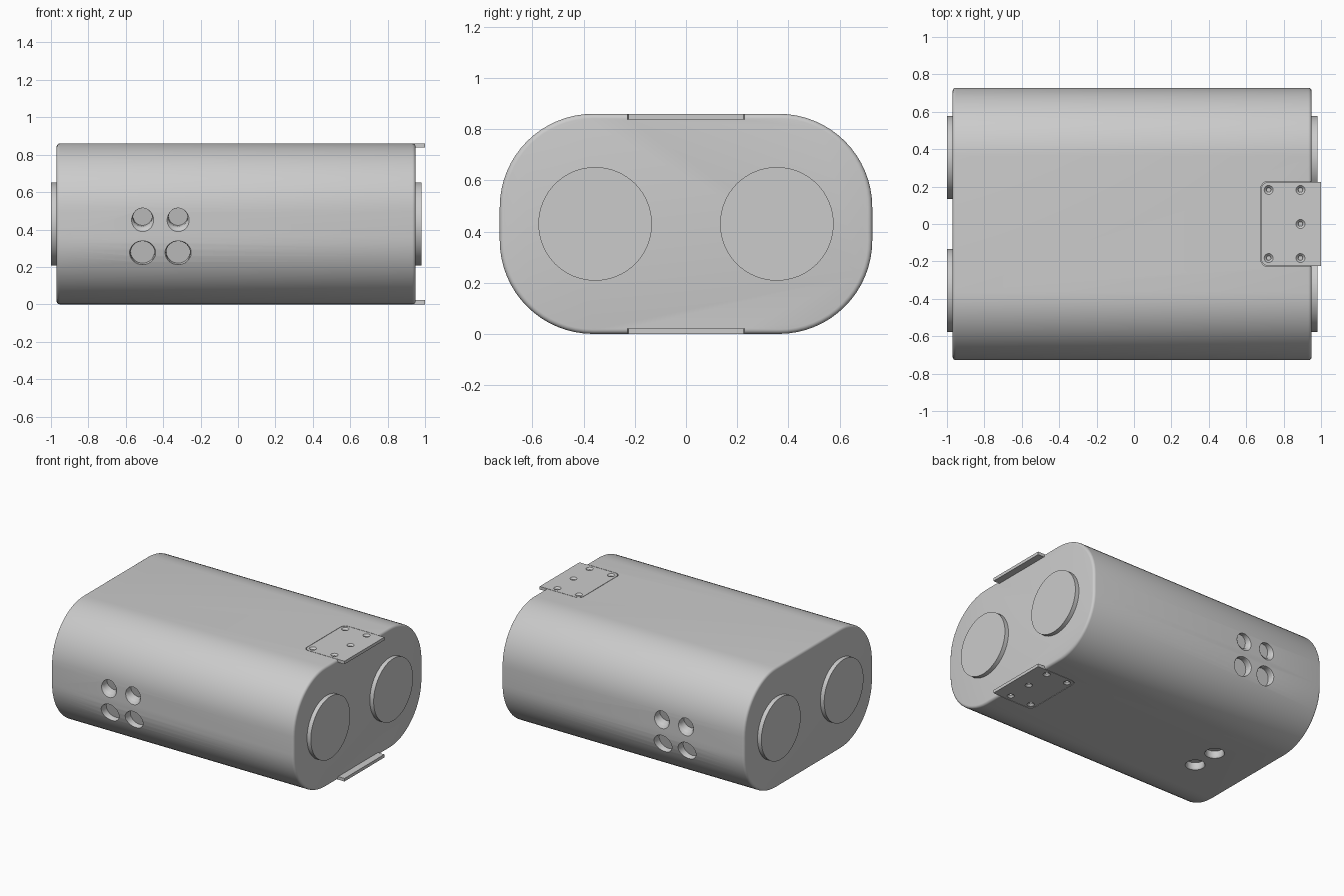
import bpy, bmesh, math
from mathutils import Vector, Matrix

if "Cube" in bpy.data.objects:
    bpy.data.objects.remove(bpy.data.objects["Cube"])

HW, H, R = 0.728, 0.86, 0.365      # half width, height, corner radius
X0, X1 = -0.97, 0.95


def make(name, bm):
    bmesh.ops.recalc_face_normals(bm, faces=bm.faces)
    me = bpy.data.meshes.new(name)
    bm.to_mesh(me)
    bm.free()
    ob = bpy.data.objects.new(name, me)
    bpy.context.collection.objects.link(ob)
    return ob


def prism(bm, pts, shift):
    """Extrude a closed outline of 3D points."""
    f = bm.faces.new([bm.verts.new(p) for p in pts])
    ext = bmesh.ops.extrude_face_region(bm, geom=[f])
    bmesh.ops.translate(bm, vec=shift, verts=[v for v in ext['geom'] if isinstance(v, bmesh.types.BMVert)])


def lathe(bm, profile, origin, axis, n=32):
    """Closed turned solid; profile is (height along axis, radius)."""
    m = Matrix.Translation(origin) @ Vector((0, 0, 1)).rotation_difference(Vector(axis)).to_matrix().to_4x4()
    rings = [[bm.verts.new(m @ Vector((r * math.cos(2 * math.pi * i / n), r * math.sin(2 * math.pi * i / n), t)))
              for i in range(n)] for t, r in profile]
    for a, b in zip(rings, rings[1:]):
        for i in range(n):
            j = (i + 1) % n
            bm.faces.new((a[i], a[j], b[j], b[i]))
    bm.faces.new(rings[0][::-1])
    bm.faces.new(rings[-1])


def cut(ob, cutter):
    mod = ob.modifiers.new("cut", 'BOOLEAN')
    mod.operation, mod.solver, mod.object = 'DIFFERENCE', 'EXACT', cutter
    bpy.context.view_layer.objects.active = ob
    bpy.ops.object.modifier_apply(modifier=mod.name)
    bpy.data.objects.remove(cutter)


def smooth(ob):
    bpy.ops.object.select_all(action='DESELECT')
    ob.select_set(True)
    bpy.context.view_layer.objects.active = ob
    bpy.ops.object.shade_smooth_by_angle(angle=math.radians(30))


def tab_outline(z, gap=0.0, x_end=1.0):
    """Plate outline with two rounded inner corners."""
    xi, yw, r = 0.68 - gap, 0.225 + gap, 0.04
    arc = [(xi + r - r * math.sin(a), yw - r + r * math.cos(a)) for a in (math.pi / 2 * k / 6 for k in range(7))]
    pts = [(x_end, yw)] + arc + [(x, -y) for x, y in reversed(arc)] + [(x_end, -yw)]
    return [(x, y, z) for x, y in pts]


# body: rounded block with softened ends
bm = bmesh.new()
outline = []
for cy, cz, start in ((1, 1, 0), (-1, 1, 90), (-1, -1, 180), (1, -1, 270)):
    for k in range(17):
        a = math.radians(start + 90 * k / 16)
        outline.append((X0, cy * (HW - R) + R * math.cos(a), H / 2 + cz * (H / 2 - R) + R * math.sin(a)))
prism(bm, outline, (X1 - X0, 0, 0))
rim = [e for e in bm.edges if abs(e.verts[0].co.x - e.verts[1].co.x) < 1e-5]
bmesh.ops.bevel(bm, geom=rim, offset=0.018, segments=4, profile=0.5, affect='EDGES')
body = make("body", bm)

# button holes on both sides and holes underneath
bm = bmesh.new()


def hole(r, origin, axis):
    lathe(bm, [(-0.05, r), (-0.012, r), (-0.004, r + 0.003), (0.002, r + 0.009), (0.03, r + 0.035)], origin, axis)


for s in (-1, 1):
    for x in (-0.51, -0.32):
        hole(0.051, (x, s * 0.728, 0.462), (0, s * 0.98, -0.2))
        hole(0.064, (x, s * 0.717, 0.273), (0, s * 0.98, -0.2))
    hole(0.058, (-0.6, s * 0.098, 0), (0, 0.0001, -1))
cut(body, make("hole_cutter", bm))

# pockets for the plates
T, GAP = 0.022, 0.003
bm = bmesh.new()
prism(bm, tab_outline(H - T, GAP, 1.05), (0, 0, 0.1))
prism(bm, tab_outline(T, GAP, 1.05), (0, 0, -0.1))
cut(body, make("pocket_cutter", bm))
smooth(body)

# plates with countersunk screw holes
for name, z, s in (("top_plate", H, 1), ("bottom_plate", 0, -1)):
    bm = bmesh.new()
    prism(bm, tab_outline(z), (0, 0, -s * T))
    plate = make(name, bm)
    bm = bmesh.new()
    for x, y in ((0.72, 0.182), (0.72, -0.182), (0.89, 0.182), (0.89, 0), (0.89, -0.182)):
        lathe(bm, [(-0.04, 0.012), (-0.012, 0.012), (0, 0.024), (0.01, 0.034)], (x, y, z), (0, 0.0001, s), 24)
    cut(plate, make("screw_cutter", bm))
    smooth(plate)

# round end caps
for end, x, s in (("left", X0, -1), ("right", X1, 1)):
    for side, y in (("front", -0.355), ("back", 0.355)):
        bm = bmesh.new()
        lathe(bm, [(-0.02, 0.222), (0.03, 0.222)], (x, y, H / 2), (s, 0, 0), 64)
        smooth(make(f"{end}_{side}_cap", bm))
